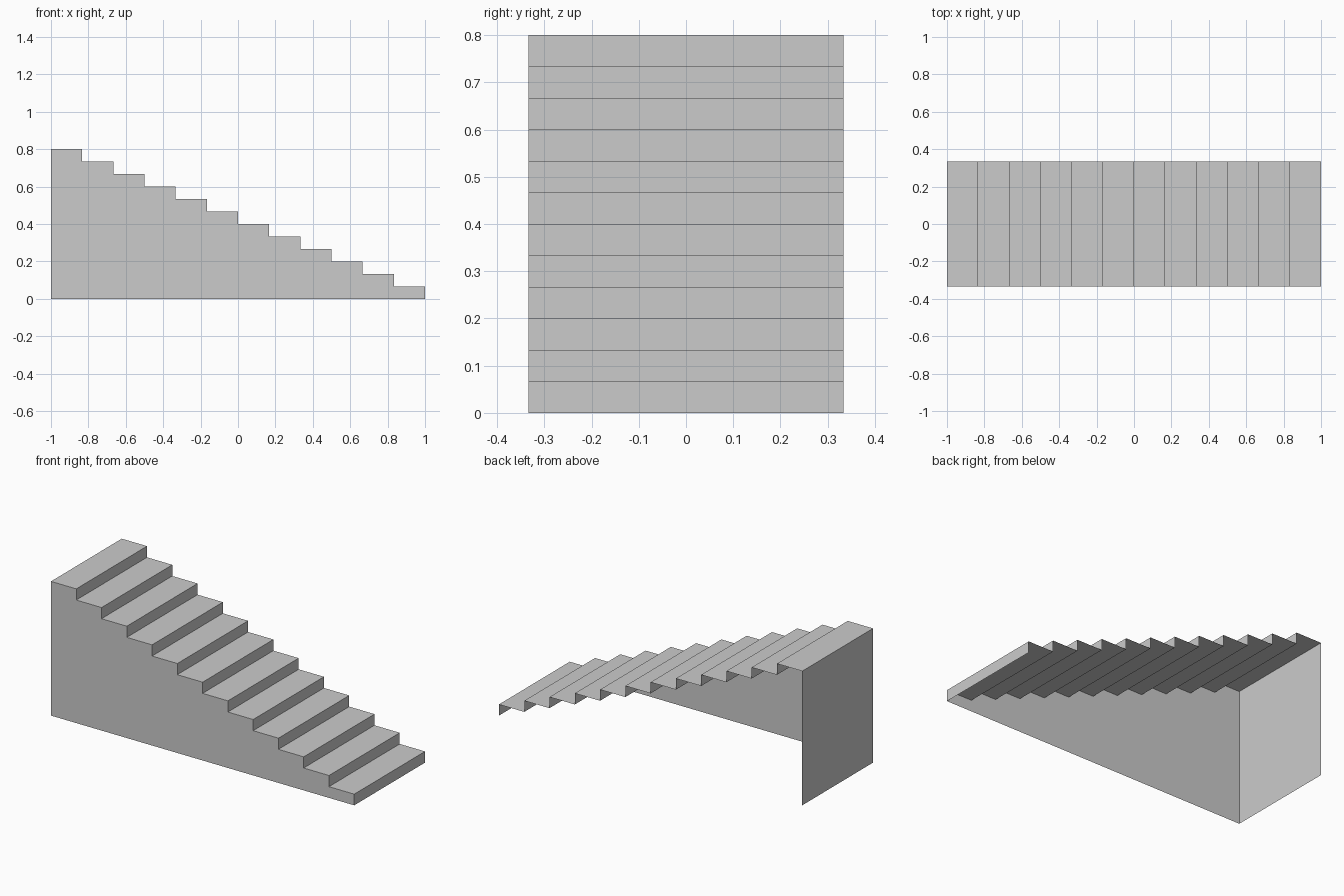
import bpy

if "Cube" in bpy.data.objects:
    bpy.data.objects.remove(bpy.data.objects["Cube"])

STEPS = 12
RUN, RISE = 2 / STEPS, 0.8 / STEPS
HALF_DEPTH = 1 / 3


def sheet(name, verts, faces):
    mesh = bpy.data.meshes.new(name)
    mesh.from_pydata(verts, [], faces)
    obj = bpy.data.objects.new(name, mesh)
    bpy.context.collection.objects.link(obj)
    return obj


# Stepped outline from the foot of the stairs (right) to the top (left)
outline = [(1, 0)]
for i in range(STEPS):
    top = (i + 1) * RISE
    outline += [(1 - i * RUN, top), (1 - (i + 1) * RUN, top)]
n = len(outline)

# Treads and risers: one folded sheet
front = [(x, -HALF_DEPTH, z) for x, z in outline]
back = [(x, HALF_DEPTH, z) for x, z in outline]
sheet("treads_and_risers", front + back,
      [(i, i + n, i + n + 1, i + 1) for i in range(n - 1)])

# Front side panel: one column per step (the back and the underside are open)
panel_verts, panel_faces = [], []
for i in range(STEPS):
    x0, x1, z = 1 - (i + 1) * RUN, 1 - i * RUN, (i + 1) * RISE
    panel_verts += [(x, -HALF_DEPTH, h) for x, h in ((x0, 0), (x1, 0), (x1, z), (x0, z))]
    panel_faces.append(tuple(range(4 * i, 4 * i + 4)))
# Replace the columns by a single flat outline polygon
sheet("side_panel", front + [(-1, -HALF_DEPTH, 0)], [tuple(range(n + 1))])

# Tall end wall
y = HALF_DEPTH
sheet("end_wall", [(-1, y, 0), (-1, -y, 0), (-1, -y, 0.8), (-1, y, 0.8)], [(0, 1, 2, 3)])
